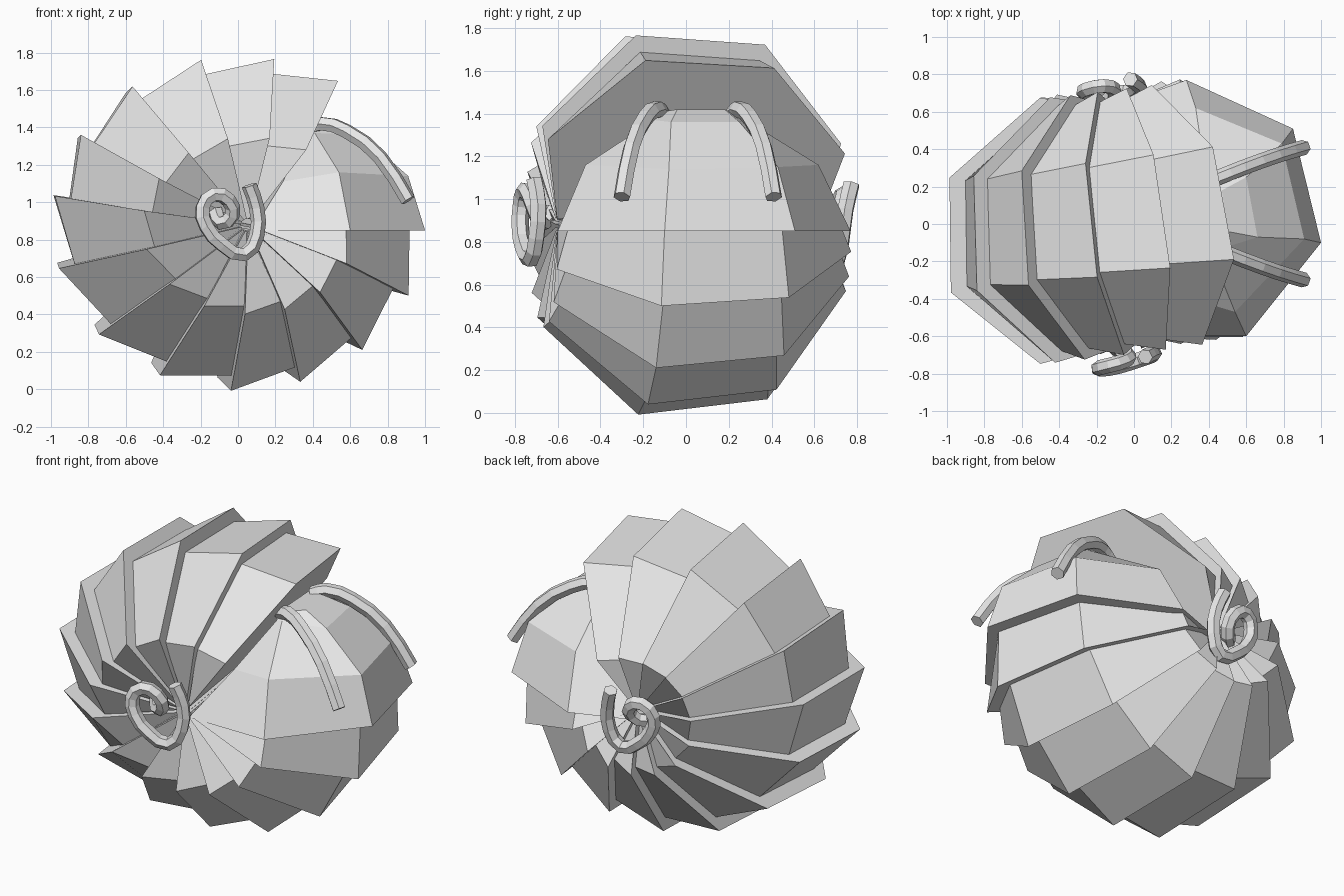
import bpy, bmesh, math
from mathutils import Matrix, Vector

if "Cube" in bpy.data.objects:
    bpy.data.objects.remove(bpy.data.objects["Cube"])

shell_grey = bpy.data.materials.new("shell_grey")
shell_grey.diffuse_color = (0.8, 0.8, 0.8, 1)
shell_grey.use_nodes = True
shell_grey.node_tree.nodes["Principled BSDF"].inputs["Base Color"].default_value = shell_grey.diffuse_color

# Frame of the rolled-up body: slightly flattened, yawed and rolled
BODY = (Matrix.Translation((-0.02, -0.01, 0.891)) @ Matrix.Rotation(math.radians(7.2), 4, 'Z')
        @ Matrix.Rotation(math.radians(1.3), 4, 'X') @ Matrix.Diagonal((1, 1, 0.895, 1)))

# Cross-section of a plate from front hub to back hub: (y, radius, sideways stretch)
PROFILE = [(-0.60, 0.04, 1), (-0.67, 0.53, 1.09), (-0.23, 1.0, 1.01),
           (0.38, 0.935, 1.005), (0.74, 0.40, 1), (0.65, 0.04, 1)]


def ring(angle, profile):
    a = math.radians(angle)
    return [BODY @ Vector((r * s * math.cos(a), y, r * math.sin(a))) for y, r, s in profile]


def loft(name, rings):
    """Closed solid through a list of open rings."""
    bm = bmesh.new()
    rows = [[bm.verts.new(p) for p in r] for r in rings]
    n = len(rows[0])
    for a, b in zip(rows, rows[1:]):
        for i in range(n):
            j = (i + 1) % n
            bm.faces.new((a[i], a[j], b[j], b[i]))
    bm.faces.new(rows[0])
    bm.faces.new(rows[-1][::-1])
    bmesh.ops.recalc_face_normals(bm, faces=bm.faces)
    me = bpy.data.meshes.new(name)
    bm.to_mesh(me)
    bm.free()
    me.materials.append(shell_grey)
    ob = bpy.data.objects.new(name, me)
    bpy.context.collection.objects.link(ob)


def tube(name, points, radius):
    """Six-sided tube along a smooth path."""
    cu = bpy.data.curves.new(name, 'CURVE')
    cu.dimensions = '3D'
    cu.bevel_depth = radius
    cu.bevel_resolution = 1
    cu.use_fill_caps = True
    cu.resolution_u = 2
    sp = cu.splines.new('BEZIER')
    sp.bezier_points.add(len(points) - 1)
    for bp, p in zip(sp.bezier_points, points):
        bp.co = p
        bp.handle_left_type = bp.handle_right_type = 'AUTO'
    cu.materials.append(shell_grey)
    ob = bpy.data.objects.new(name, cu)
    bpy.context.collection.objects.link(ob)
    bpy.ops.object.select_all(action='DESELECT')
    ob.select_set(True)
    bpy.context.view_layer.objects.active = ob
    bpy.ops.object.convert(target='MESH')
    for p in ob.data.polygons:
        p.use_smooth = False


# Overlapping back plates, each flaring at its leading edge
ANGLES = [58.5, 79.5, 102, 125, 148, 170.5, 195.5, 221.5, 245, 267.5, 289, 311, 334.5, 357.5]
tail = [(0.05 + (y - 0.05) * 0.92, r * 0.91, s) for y, r, s in PROFILE]
for k, (start, end) in enumerate(zip(ANGLES, ANGLES[1:])):
    loft(f"back_plate_{k + 1}", [ring(start, PROFILE), ring(end + 0.5, tail)])

# Domed head plate in level rings, from front hub side to back hub side
loft("head_plate", [
    [(0.08, -0.60, 0.85), (0.60, -0.60, 0.85), (1.00, -0.10, 0.85),
     (0.85, 0.51, 0.85), (0.28, 0.77, 0.85), (-0.08, 0.64, 0.85)],
    [(0.24, -0.38, 1.11), (0.54, -0.47, 1.16), (0.91, -0.08, 1.14),
     (0.79, 0.43, 1.15), (0.33, 0.62, 1.16), (0.14, 0.47, 1.11)],
    [(0.37, -0.15, 1.36), (0.41, -0.15, 1.37), (0.66, -0.07, 1.36),
     (0.60, 0.25, 1.36), (0.38, 0.28, 1.37), (0.34, 0.28, 1.36)],
    [(0.37, -0.10, 1.41), (0.40, -0.10, 1.41), (0.50, -0.04, 1.42),
     (0.47, 0.18, 1.42), (0.37, 0.22, 1.40), (0.34, 0.22, 1.40)]])

# Antennae arching over the head
for side, name in ((-1, "front_antenna"), (1, "back_antenna")):
    mid = 0.055
    tube(name, [(x, mid + side * d, z) for x, d, z in
                [(0.36, 0.16, 1.39), (0.44, 0.19, 1.42), (0.58, 0.245, 1.38),
                 (0.76, 0.31, 1.24), (0.91, 0.355, 1.01)]], 0.041)

# Spiral curls at both hubs
CURL = [(0.06, 0.70, 1.09), (0.10, 0.68, 0.97), (0.10, 0.69, 0.82), (0.03, 0.715, 0.72),
        (-0.08, 0.75, 0.77), (-0.17, 0.765, 0.87), (-0.19, 0.76, 0.97), (-0.13, 0.745, 1.04),
        (-0.05, 0.72, 1.01), (-0.03, 0.69, 0.93), (-0.09, 0.66, 0.89), (-0.12, 0.62, 0.95)]
tube("front_curl", [(x, -y - 0.01, z) for x, y, z in CURL], 0.041)
tube("back_curl", [(x - 0.08, y + 0.03 + 0.4 * (x - 0.02) + 0.2 * (z - 0.95), z - 0.02)
                   for x, y, z in CURL], 0.041)
